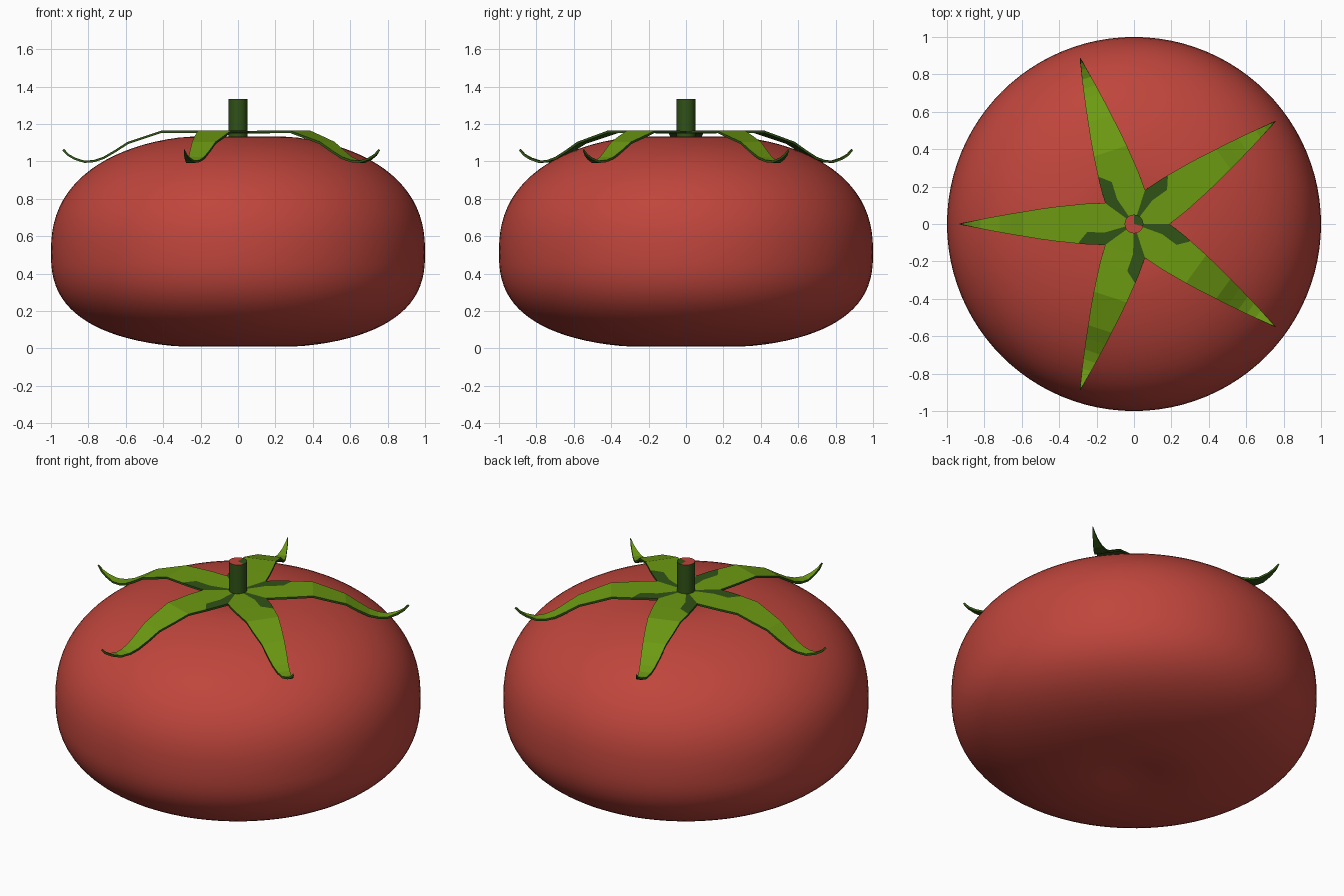
import bpy, bmesh, math

if "Cube" in bpy.data.objects:
    bpy.data.objects.remove(bpy.data.objects["Cube"])


def material(name, rgb):
    m = bpy.data.materials.new(name)
    m.diffuse_color = (*rgb, 1)
    m.use_nodes = True
    m.node_tree.nodes["Principled BSDF"].inputs["Base Color"].default_value = m.diffuse_color
    return m


RED = material("tomato red", (0.52, 0.06, 0.045))
GREEN = material("leaf green", (0.15, 0.32, 0.006))
DARK = material("dark green", (0.03, 0.085, 0.008))


def finish(bm, name, mats):
    mesh = bpy.data.meshes.new(name)
    bm.to_mesh(mesh)
    bm.free()
    ob = bpy.data.objects.new(name, mesh)
    bpy.context.collection.objects.link(ob)
    for m in mats:
        mesh.materials.append(m)
    return ob


# Fruit: lathed rounded profile with shallow dents at both poles
MID, UP, DOWN, SEG, RINGS = 0.515, 0.632, 0.515, 96, 48


def fruit_point(t):
    c, s = math.cos(t), math.sin(t)
    n = 2.35 if s > 0 else 2.6
    r = max(c, 0) ** (2 / n)
    z = MID + math.copysign(abs(s) ** (2 / n), s) * (UP if s > 0 else DOWN)
    dent = 0.035 * math.exp(-(r / 0.17) ** 2)
    return r, z - math.copysign(dent, s)


bm = bmesh.new()
rings = []
for i in range(RINGS + 1):
    r, z = fruit_point(-math.pi / 2 + math.pi * i / RINGS)
    if i in (0, RINGS):
        rings.append([bm.verts.new((0, 0, z))] * SEG)
    else:
        rings.append([bm.verts.new((r * math.cos(a), r * math.sin(a), z))
                      for a in (2 * math.pi * k / SEG for k in range(SEG))])
for low, high in zip(rings, rings[1:]):
    for k in range(SEG):
        j = (k + 1) % SEG
        quad = [low[k], low[j], high[j], high[k]]
        bm.faces.new(list(dict.fromkeys(quad))).smooth = True
finish(bm, "fruit", [RED])

# Calyx: five curled leaves, rows of (radius, half width, height, fold fraction)
ROWS = [(0.154, 0.112, 1.163, 0.4), (0.25, 0.109, 1.165, 0.4),
        (0.295, 0.105, 1.165, 0.93), (0.41, 0.093, 1.165, 0.5),
        (0.50, 0.081, 1.135, 0.5), (0.59, 0.066, 1.105, 0.5),
        (0.66, 0.055, 1.06, 0.5), (0.72, 0.044, 1.025, 0.5),
        (0.77, 0.035, 1.008, 0.5), (0.82, 0.025, 1.004, 0.5),
        (0.87, 0.014, 1.02, 0.5), (0.905, 0.007, 1.04, 0.5)]
bm = bmesh.new()
centre = bm.verts.new((0, 0, 1.16))
for k in range(5):
    a = math.radians(36 + 72 * k)
    ca, sa = math.cos(a), math.sin(a)

    def vert(r, s, z):
        return bm.verts.new((r * ca - s * sa, r * sa + s * ca, z))

    grid = [[vert(r, w * f, z) for f in (-1, 0, fold, 1)] for r, w, z, fold in ROWS]
    tip = vert(0.93, 0, 1.067)
    for c in range(3):
        shade = 1 if c == 2 else 0
        bm.faces.new((centre, grid[0][c], grid[0][c + 1])).material_index = shade
        for i, (p, q) in enumerate(zip(grid, grid[1:])):
            f = bm.faces.new((p[c], q[c], q[c + 1], p[c + 1]))
            f.material_index = shade if i < 2 else 0   # dark patch near the stem
        bm.faces.new((grid[-1][c], tip, grid[-1][c + 1]))
bmesh.ops.remove_doubles(bm, verts=bm.verts, dist=0.003)
bmesh.ops.recalc_face_normals(bm, faces=bm.faces)
if sum(f.normal.z for f in bm.faces) < 0:
    bmesh.ops.reverse_faces(bm, faces=bm.faces)
calyx = finish(bm, "calyx", [GREEN, DARK])
solid = calyx.modifiers.new("thickness", "SOLIDIFY")
solid.thickness = 0.012
solid.offset = -1
solid.material_offset = 1
solid.material_offset_rim = 1

# Stem: short cylinder with a mostly red cut end
bm = bmesh.new()
bmesh.ops.create_cone(bm, cap_ends=True, cap_tris=True, segments=24,
                      radius1=0.05, radius2=0.05, depth=0.205)
bmesh.ops.translate(bm, verts=bm.verts, vec=(0, 0, 1.2325))
for f in bm.faces:
    c = f.calc_center_median()
    if f.normal.z > 0.9:
        f.material_index = 0 if c.x > 0 and c.y > -0.01 else 1
    f.smooth = abs(f.normal.z) < 0.5
stem = finish(bm, "stem", [DARK, RED])
bpy.context.view_layer.objects.active = stem
stem.select_set(True)
bpy.ops.object.shade_smooth_by_angle()
